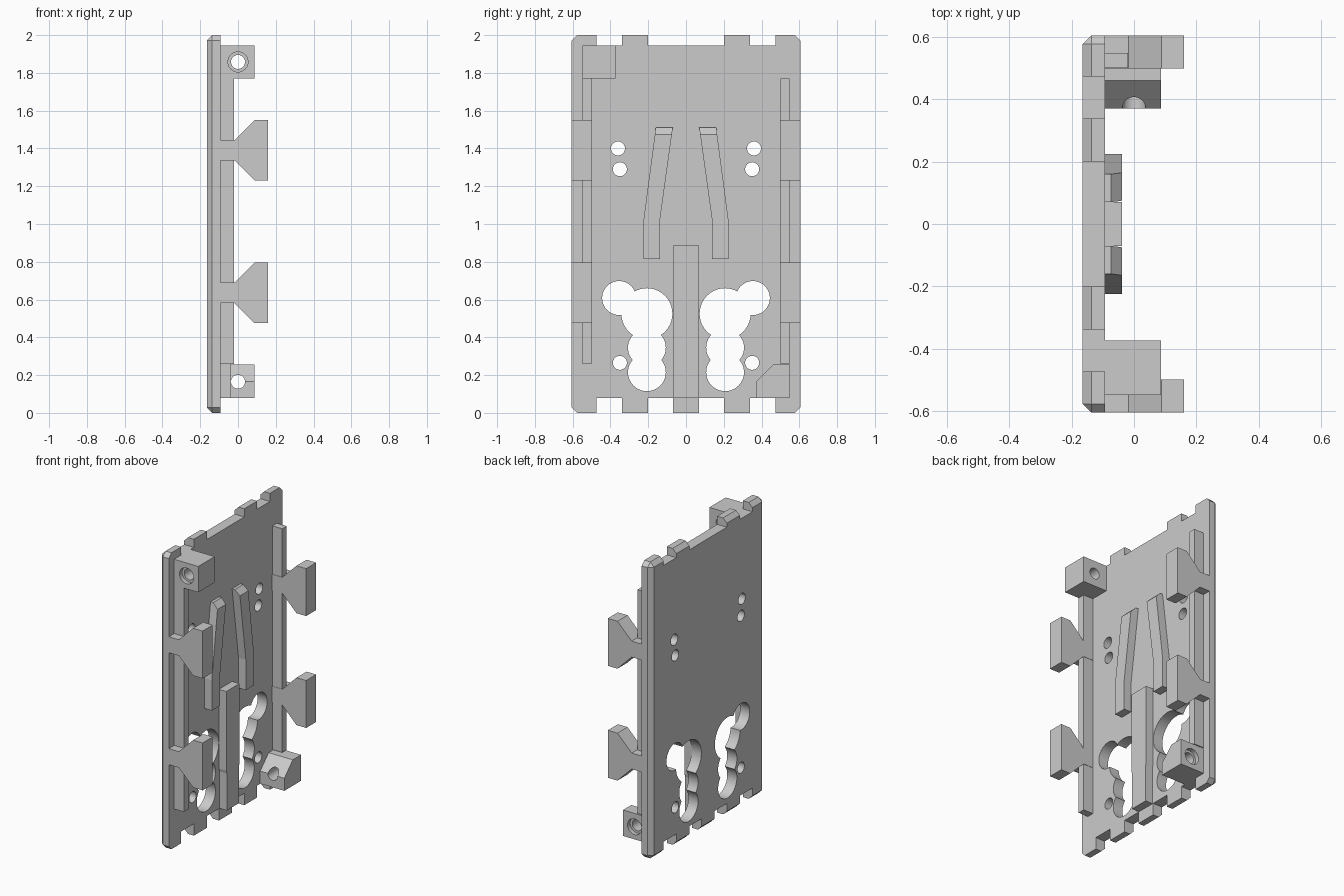
import bpy, bmesh, math
from mathutils import Vector

cube = bpy.data.objects.get("Cube")
if cube:
    bpy.data.objects.remove(cube, do_unlink=True)

grey = bpy.data.materials.new("light_grey")
grey.use_nodes = True
GREY = (0.6, 0.6, 0.6, 1)
grey.diffuse_color = GREY
grey.node_tree.nodes["Principled BSDF"].inputs["Base Color"].default_value = GREY

BACK, FACE = -0.165, -0.093      # plate faces along x
ROOT = FACE - 0.01               # parts sink slightly into the plate


def finish(name, bm):
    bmesh.ops.recalc_face_normals(bm, faces=bm.faces)
    mesh = bpy.data.meshes.new(name)
    bm.to_mesh(mesh)
    bm.free()
    mesh.materials.append(grey)
    obj = bpy.data.objects.new(name, mesh)
    bpy.context.collection.objects.link(obj)
    return obj


def prism(name, pts, axis, lo, hi):
    """Extrude a profile: (y, z) points along x, or (x, z) points along y."""
    place = (lambda p, t: (t, p[0], p[1])) if axis == "x" else (lambda p, t: (p[0], t, p[1]))
    bm = bmesh.new()
    face = bm.faces.new([bm.verts.new(place(p, lo)) for p in pts])
    grown = bmesh.ops.extrude_face_region(bm, geom=[face])["geom"]
    shift = Vector(place((0, 0), hi - lo))
    bmesh.ops.translate(bm, vec=shift, verts=[v for v in grown if isinstance(v, bmesh.types.BMVert)])
    return finish(name, bm)


def rect(a0, a1, b0, b1):
    return [(a0, b0), (a1, b0), (a1, b1), (a0, b1)]


def circle(a, b, r, n=40):
    return [(a + r * math.cos(math.tau * i / n), b + r * math.sin(math.tau * i / n)) for i in range(n)]


def cut(obj, pts, axis, lo, hi):
    cutter = prism("cutter", pts, axis, lo, hi)
    cutter.hide_render = True
    mod = obj.modifiers.new("cut", "BOOLEAN")
    mod.operation, mod.solver, mod.object = "DIFFERENCE", "EXACT", cutter
    deps = bpy.context.evaluated_depsgraph_get()
    mesh = bpy.data.meshes.new_from_object(obj.evaluated_get(deps))
    obj.modifiers.clear()
    obj.data = mesh
    bpy.data.objects.remove(cutter, do_unlink=True)


def smooth(obj):
    bpy.ops.object.select_all(action="DESELECT")
    obj.select_set(True)
    bpy.context.view_layer.objects.active = obj
    bpy.ops.object.shade_smooth_by_angle(angle=math.radians(25))


# Plate with bevelled back rim and corners
plate = prism("plate", rect(-0.605, 0.605, 0, 2), "x", BACK, FACE)
bm = bmesh.new()
bm.from_mesh(plate.data)
rim = [e for e in bm.edges if min(v.co.x for v in e.verts) < BACK + 0.01]
bmesh.ops.bevel(bm, geom=rim, offset=0.028, segments=1, affect="EDGES")
bm.to_mesh(plate.data)
bm.free()

# Edge notches
through = ("x", -0.3, 0.1)
cut(plate, rect(-0.2, 0.2, 1.945, 2.1), *through)
for s in (-1, 1):
    lo, hi = sorted((s * 0.338, s * 0.473))
    cut(plate, rect(lo, hi, 1.945, 2.1), *through)
    cut(plate, rect(lo, hi, -0.1, 0.08), *through)
    lo, hi = sorted((s * 0.07, s * 0.2))
    cut(plate, rect(lo, hi, -0.1, 0.08), *through)
    # Keyhole made of overlapping circles, then the screw holes
    for y, z, r in ((0.207, 0.525, 0.135), (0.354, 0.608, 0.09), (0.207, 0.345, 0.1), (0.207, 0.215, 0.1),
                    (0.36, 1.4, 0.037), (0.35, 1.29, 0.037), (0.35, 0.265, 0.037)):
        cut(plate, circle(s * y, z, r), *through)
smooth(plate)

# Side ribs, dovetail clips and slanted guides
for s, side in ((-1, "front"), (1, "back")):
    lo, hi = sorted((s * 0.5, s * 0.548))
    prism(side + "_rib", rect(ROOT, -0.02, 0.26, 1.77), "y", lo, hi)

    lo, hi = sorted((s * 0.498, s * 0.605))
    for z, level in ((0.635, "lower"), (1.39, "upper")):
        half = [(ROOT, 0.054), (-0.018, 0.054), (0.088, 0.16), (0.16, 0.16)]
        outline = [(x, z + h) for x, h in half] + [(x, z - h) for x, h in reversed(half)]
        prism(f"{side}_{level}_clip", outline, "y", lo, hi)

    guide = [(0.225, 0.815), (0.138, 0.815), (0.138, 1.02), (0.07, 1.51), (0.16, 1.51), (0.225, 1.02)]
    guide = prism(side + "_guide", [(s * y, z) for y, z in guide], "x", ROOT, -0.038)
    lo, hi = sorted((0, s * 0.4))
    cut(guide, [(-0.038, 1.475), (-0.073, 1.51), (-0.06, 1.55), (0, 1.55), (0, 1.475)], "y", lo, hi)

# Centre rib, slightly narrower near the bottom
spine = [(0.065, 0.08), (0.065, 0.33), (0.07, 0.35), (0.07, 0.885)]
prism("centre_rib", spine + [(-y, z) for y, z in reversed(spine)], "x", ROOT, -0.038)

# Screw blocks with counterbored holes
top_block = prism("top_screw_block", rect(-0.548, -0.373, 1.77, 1.945), "x", ROOT, 0.087)
bottom_block = prism("bottom_screw_block",
                     [(0.37, 0.08), (0.548, 0.08), (0.548, 0.255), (0.46, 0.255), (0.37, 0.165)],
                     "x", ROOT, 0.087)
for block, s, z in ((top_block, -1, 1.858), (bottom_block, 1, 0.165)):
    lo, hi = sorted((s * 0.3, s * 0.65))
    cut(block, circle(0, z, 0.037), "y", lo, hi)
    lo, hi = sorted((s * 0.52, s * 0.65))
    cut(block, circle(0, z, 0.053), "y", lo, hi)
    smooth(block)
